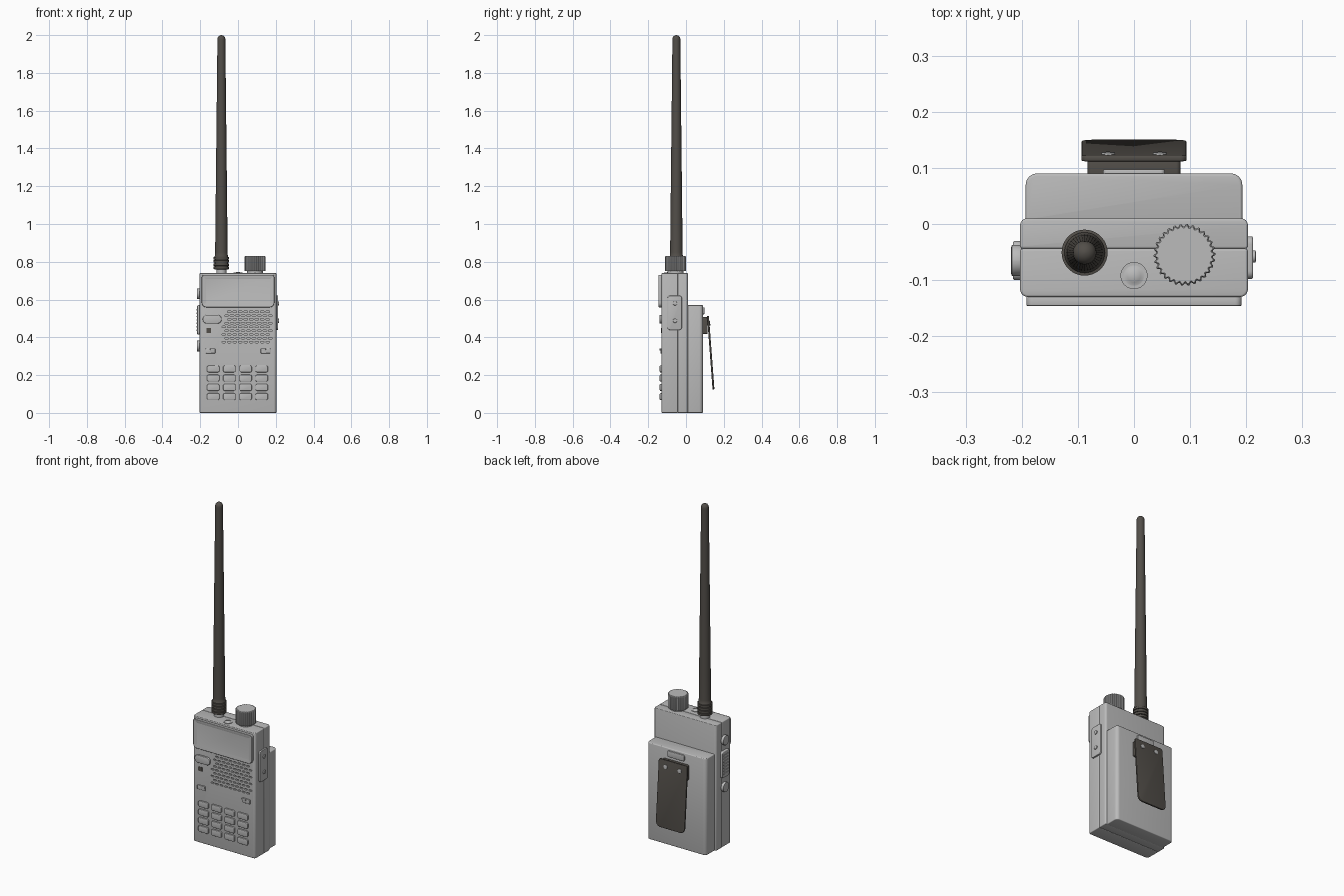
import bpy, bmesh, math
from mathutils import Matrix, Vector

if "Cube" in bpy.data.objects:
    bpy.data.objects.remove(bpy.data.objects["Cube"])


def material(name, rgb):
    m = bpy.data.materials.new(name)
    m.diffuse_color = (*rgb, 1)
    m.use_nodes = True
    m.node_tree.nodes["Principled BSDF"].inputs["Base Color"].default_value = m.diffuse_color
    return m


GREY = material("light grey plastic", (0.5, 0.5, 0.5))
DARK = material("dark rubber", (0.085, 0.077, 0.067))

# Orientation of a panel: columns are its width, height and outward directions
SIDES = {
    "top": ((1, 0, 0), (0, 1, 0), (0, 0, 1)),
    "front": ((1, 0, 0), (0, 0, 1), (0, -1, 0)),
    "back": ((-1, 0, 0), (0, 0, 1), (0, 1, 0)),
    "right": ((0, 1, 0), (0, 0, 1), (1, 0, 0)),
    "left": ((0, -1, 0), (0, 0, 1), (-1, 0, 0)),
}


def rounded_rect(w, h, radii, n=6):
    """Outline from lower right, counter-clockwise, one radius per corner."""
    if not isinstance(radii, (tuple, list)):
        radii = [radii] * 4
    pts = []
    for (sx, sy), r, start in zip(((1, -1), (1, 1), (-1, 1), (-1, -1)), radii, (-90, 0, 90, 180)):
        for i in range(n + 1):
            a = math.radians(start + 90 * i / n)
            pts.append((sx * (w / 2 - r) + r * math.cos(a), sy * (h / 2 - r) + r * math.sin(a)))
    return pts


def add_prism(bm, pts, depth, matrix):
    base = [bm.verts.new(matrix @ Vector((x, y, 0))) for x, y in pts]
    top = [bm.verts.new(matrix @ Vector((x, y, depth))) for x, y in pts]
    bm.faces.new(base[::-1])
    cap = bm.faces.new(top)
    for i in range(len(pts)):
        j = (i + 1) % len(pts)
        bm.faces.new((base[i], base[j], top[j], top[i]))
    return cap


def make_object(name, bm, mat, bevel=0):
    bmesh.ops.remove_doubles(bm, verts=bm.verts, dist=1e-6)
    bmesh.ops.recalc_face_normals(bm, faces=bm.faces)
    me = bpy.data.meshes.new(name)
    bm.to_mesh(me)
    bm.free()
    ob = bpy.data.objects.new(name, me)
    bpy.context.collection.objects.link(ob)
    me.materials.append(mat)
    if bevel:
        mod = ob.modifiers.new("soft edges", "BEVEL")
        mod.width, mod.segments, mod.limit_method = bevel, 3, "ANGLE"
    return ob


def panel(name, side, loc, w, h, depth, r, bevel=0.0, mat=GREY, inset=None, tilt=0):
    """Rounded plate whose inner face is centred at loc and which grows outward."""
    rot = Matrix(SIDES[side]).transposed().to_4x4()
    m = Matrix.Translation(loc) @ Matrix.Rotation(tilt, 4, "X") @ rot
    bm = bmesh.new()
    pts = rounded_rect(w, h, r) if isinstance(r, (tuple, list)) or r < min(w, h) / 2 - 1e-4 \
        else rounded_rect(w, h, min(w, h) / 2 - 1e-4, 8)
    cap = add_prism(bm, pts, depth, m)
    if inset:
        bm.normal_update()
        bmesh.ops.inset_region(bm, faces=[cap], thickness=inset[0])
        bmesh.ops.translate(bm, verts=cap.verts, vec=m.to_3x3() @ Vector((0, 0, inset[1])))
    return make_object(name, bm, mat, bevel)


def lathe(name, loc, profile, mat, n=36):
    bm = bmesh.new()
    rings = [[bm.verts.new((loc[0] + r * math.cos(2 * math.pi * i / n),
                            loc[1] + r * math.sin(2 * math.pi * i / n), z))
              for i in range(n)] for r, z in profile]
    for a, b in zip(rings, rings[1:]):
        for i in range(n):
            j = (i + 1) % n
            bm.faces.new((a[i], a[j], b[j], b[i]))
    bm.faces.new(rings[0][::-1])
    bm.faces.new(rings[-1])
    return make_object(name, bm, mat)


# Case: two shells meeting at a side seam, and the battery behind
front_shell = panel("front_shell", "top", (0, -0.087, 0), 0.406, 0.086, 0.74,
                    (0.014, 0.005, 0.005, 0.014), 0.004)
panel("rear_shell", "top", (0, -0.017, 0), 0.406, 0.054, 0.74, (0.005, 0.012, 0.012, 0.005), 0.004)
panel("battery", "top", (0, 0.047, 0), 0.386, 0.086, 0.57, (0.005, 0.02, 0.02, 0.005), 0.0045)
panel("battery_latch", "back", (0, 0.085, 0.54), 0.11, 0.036, 0.012, 0.008, 0.002)

# Speaker slots cut in staggered rows
bm = bmesh.new()
for row in range(9):
    z = 0.375 + row * 0.02
    for k in range(9):
        x = -0.075 + k * 0.029 + (row % 2) * 0.0145
        if z > 0.46 and x < -0.07:
            continue
        m = Matrix.Translation((x, -0.122, z)) @ Matrix(SIDES["front"]).transposed().to_4x4()
        add_prism(bm, rounded_rect(0.02, 0.008, 0.0038, 3), 0.02, m)
slots = make_object("speaker_slot_cutter", bm, GREY)
slots.hide_render = True
cut = front_shell.modifiers.new("speaker slots", "BOOLEAN")
cut.operation, cut.solver, cut.object = "DIFFERENCE", "EXACT", slots

# Display: raised bezel with a sunken window
panel("display_bezel", "front", (0, -0.128, 0.645), 0.384, 0.172, 0.019,
      (0.024, 0.012, 0.012, 0.024), 0.004, inset=(0.022, -0.005))

# Front controls
panel("oval_button", "front", (-0.137, -0.128, 0.496), 0.1, 0.046, 0.012, 0.022, 0.003)
panel("indicator_window", "front", (-0.155, -0.127, 0.436), 0.025, 0.025, 0.005, 0.002, mat=DARK)
for tag, s in (("left", -1), ("right", 1)):
    panel("label_tab_" + tag, "front", (s * 0.146, -0.128, 0.328), 0.052, 0.026, 0.008, 0.004, 0.002)
    panel("label_tab_step_" + tag, "front", (s * 0.134, -0.128, 0.336), 0.026, 0.012, 0.011, 0.003, 0.001)
for row in range(4):
    for col in range(4):
        panel(f"key_{row}_{col}", "front", (-0.131 + col * 0.0855, -0.128, 0.086 + row * 0.049),
              0.066, 0.036, 0.011, 0.009, 0.003)

# Left side: talk bar with ribs between two round buttons
for tag, z in (("upper", 0.63), ("lower", 0.354)):
    panel("side_button_" + tag, "left", (-0.2, -0.065, z), 0.056, 0.056, 0.018, 0.028, 0.004)
panel("talk_bar", "left", (-0.2, -0.065, 0.492), 0.07, 0.156, 0.016, 0.014, 0.004)
for i in range(7):
    panel(f"talk_bar_rib_{i}", "left", (-0.214, -0.065, 0.438 + i * 0.018), 0.05, 0.008, 0.005, 0.003, 0.0015)

# Right side: socket cover with two bumps
panel("socket_cover", "right", (0.2, -0.06, 0.53), 0.076, 0.182, 0.012, 0.014, 0.003)
for tag, z in (("upper", 0.58), ("lower", 0.488)):
    panel("cover_bump_" + tag, "right", (0.21, -0.058, z), 0.022, 0.022, 0.007, 0.011, 0.002)

# Top: indicator lamp, knob and antenna
lathe("lamp", (0, -0.092), [(0.024, 0.735), (0.024, 0.743), (0.019, 0.743), (0.019, 0.741),
                            (0.017, 0.741), (0.012, 0.744), (0.004, 0.746)], GREY)
lathe("knob_neck", (0.09, -0.055), [(0.042, 0.735), (0.042, 0.76)], GREY)
bm = bmesh.new()
teeth = 30
outline = []
for i in range(teeth * 4):
    a = 2 * math.pi * i / (teeth * 4)
    r = 0.055 if i % 4 < 2 else 0.051
    outline.append((r * math.cos(a), r * math.sin(a)))
cap = add_prism(bm, outline, 0.077, Matrix.Translation((0.09, -0.055, 0.75)))
bm.normal_update()
new_cap = bmesh.ops.extrude_discrete_faces(bm, faces=[cap])["faces"][0]
for v in new_cap.verts:
    v.co = Vector((0.09 + (v.co.x - 0.09) * 0.94, -0.055 + (v.co.y + 0.055) * 0.94, 0.831))
make_object("volume_knob", bm, GREY)

lathe("antenna_socket", (-0.088, -0.051), [(0.027, 0.735), (0.027, 0.77)], GREY)
profile = [(0.028, 0.758), (0.036, 0.76)]
for i in range(4):
    z = 0.762 + i * 0.017
    profile += [(0.041, z), (0.041, z + 0.012), (0.036, z + 0.013), (0.036, z + 0.016)]
profile += [(0.034, 0.832), (0.033, 0.85), (0.0315, 1.0), (0.021, 1.97)]
profile += [(0.021 * math.cos(math.radians(a)), 1.979 + 0.021 * math.sin(math.radians(a)))
            for a in (0, 22, 45, 67, 85)]
lathe("antenna", (-0.088, -0.051), profile, DARK)

# Belt clip: mount, tilted plate and two screws
panel("clip_mount", "back", (0, 0.085, 0.462), 0.166, 0.09, 0.03, 0.008, 0.003, DARK)
tilt = math.radians(4.3)
panel("clip_plate", "back", (0, 0.126, 0.318), 0.188, 0.39, 0.01, (0.03, 0.012, 0.012, 0.03),
      0.003, DARK, tilt=tilt)
for tag, s in (("left", -1), ("right", 1)):
    panel("clip_screw_" + tag, "back", (s * 0.046, 0.122, 0.475), 0.024, 0.024, 0.006, 0.012,
          0.001, GREY, tilt=tilt)

# Apply modifiers, then shade smooth with sharp edges kept
bpy.context.view_layer.update()
dg = bpy.context.evaluated_depsgraph_get()
for ob in [o for o in bpy.context.scene.objects if o.modifiers]:
    me = bpy.data.meshes.new_from_object(ob.evaluated_get(dg))
    ob.modifiers.clear()
    ob.data = me
bpy.data.objects.remove(slots)
for ob in bpy.context.scene.objects:
    ob.select_set(True)
    bpy.context.view_layer.objects.active = ob
bpy.ops.object.shade_smooth_by_angle(angle=math.radians(35))
